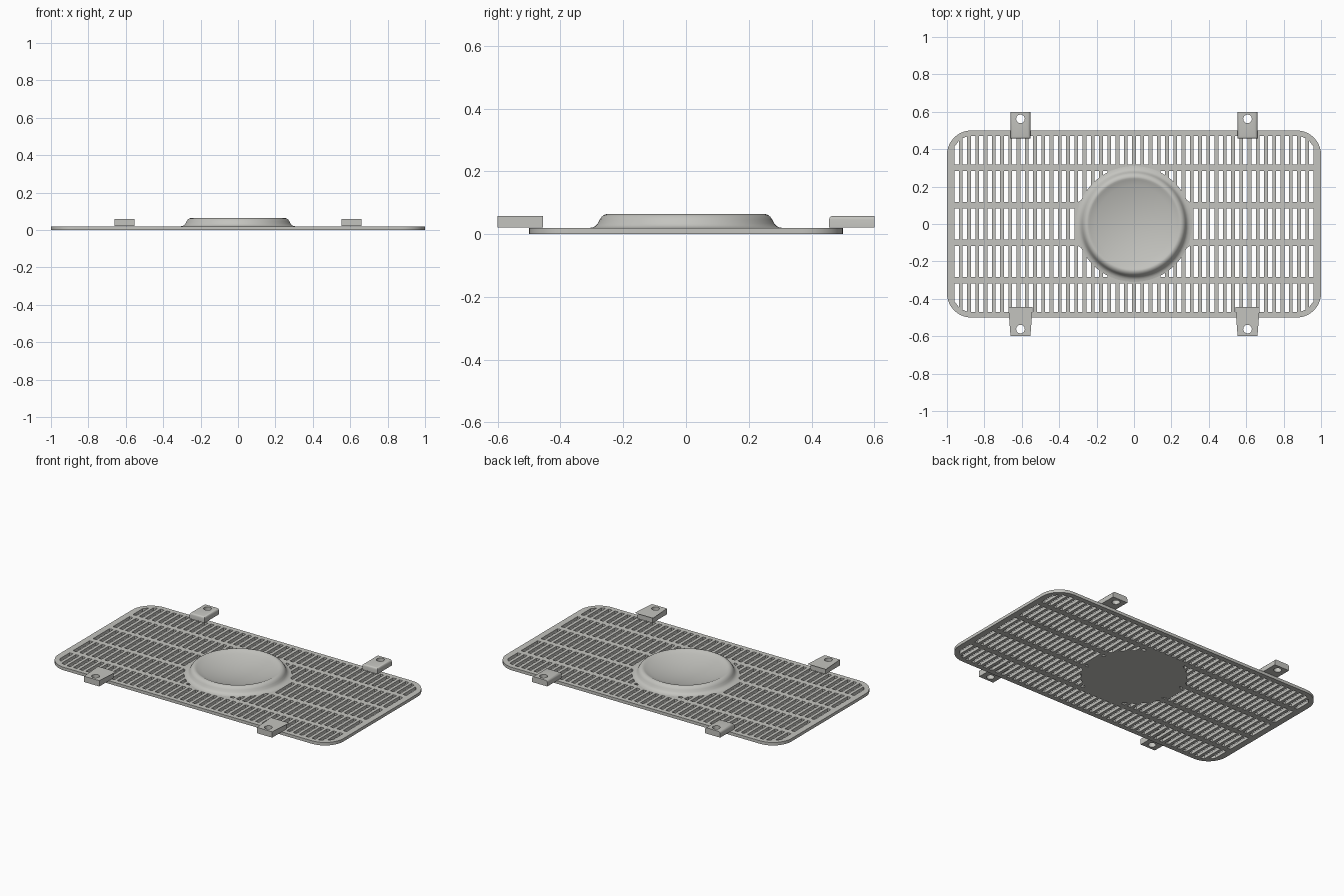
import bpy, bmesh, math

if "Cube" in bpy.data.objects:
    bpy.data.objects.remove(bpy.data.objects["Cube"])

T = 0.019          # plate thickness
R_DOME = 0.305     # radius of the solid disc under the dome

metal = bpy.data.materials.new("light grey metal")
metal.diffuse_color = (0.55, 0.55, 0.52, 1)
metal.use_nodes = True
metal.node_tree.nodes["Principled BSDF"].inputs["Base Color"].default_value = metal.diffuse_color


def mesh_object(name, bm):
    bmesh.ops.recalc_face_normals(bm, faces=bm.faces)
    me = bpy.data.meshes.new(name)
    bm.to_mesh(me)
    bm.free()
    ob = bpy.data.objects.new(name, me)
    bpy.context.collection.objects.link(ob)
    me.materials.append(metal)
    return ob


def activate(ob):
    bpy.ops.object.select_all(action='DESELECT')
    ob.select_set(True)
    bpy.context.view_layer.objects.active = ob


def rounded_rect(hx, hy, r, n=10):
    pts = []
    for q, (sx, sy) in enumerate([(1, 1), (-1, 1), (-1, -1), (1, -1)]):
        for i in range(n + 1):
            a = math.pi / 2 * (q + i / n)
            pts.append((sx * (hx - r) + r * math.cos(a), sy * (hy - r) + r * math.sin(a)))
    return pts


def inner_limit(x):
    """Half height of the opening inside the rim at x."""
    dx = abs(x) - 0.87
    return 0.37 + math.sqrt(max(0.0, 0.01 - dx * dx)) if dx > 0 else 0.47


def disc_limit(x):
    return math.sqrt(max(0.0, R_DOME ** 2 - x * x))


# Slot outlines: columns of narrow openings between five rows of cross bars,
# trimmed by the rounded rim and by the central disc
slots = []
COLS, WIDTH = 44, 0.024
pitch = 1.94 / COLS
for c in range(COLS):
    xc = (c + 0.5) * pitch - 0.97
    x0, x1 = xc - WIDTH / 2, xc + WIDTH / 2
    d0, d1 = disc_limit(x0), disc_limit(x1)
    for lo, hi in [(0.0, 0.083), (0.117, 0.283), (0.317, 0.47)]:
        if lo == 0 and d0 == 0 and d1 == 0:
            slots.append([(x0, -hi), (x1, -hi), (x1, hi), (x0, hi)])
            continue
        l0, l1 = max(lo, d0), max(lo, d1)
        h0, h1 = min(hi, inner_limit(x0)), min(hi, inner_limit(x1))
        if max(h0 - l0, h1 - l1) < 0.004:
            continue
        l0, l1 = min(l0, h0 - 0.002), min(l1, h1 - 0.002)
        for s in (1, -1):
            slots.append([(x0, s * l0), (x1, s * l1), (x1, s * h1), (x0, s * h0)])

# Slotted plate: filled outline with holes, given thickness
cu = bpy.data.curves.new("grille_plate", 'CURVE')
cu.dimensions = '2D'
cu.fill_mode = 'BOTH'
cu.extrude = T / 2
for pts in [rounded_rect(1.0, 0.5, 0.13)] + slots:
    sp = cu.splines.new('POLY')
    sp.points.add(len(pts) - 1)
    for p, (x, y) in zip(sp.points, pts):
        p.co = (x, y, 0, 1)
    sp.use_cyclic_u = True
cu.materials.append(metal)
plate = bpy.data.objects.new("grille_plate", cu)
bpy.context.collection.objects.link(plate)
plate.location.z = T / 2
activate(plate)
bpy.ops.object.convert(target='MESH')
bpy.ops.object.shade_smooth_by_angle(angle=math.radians(30))

# Raised ring with a shallow bowl, turned from a profile
profile = [(0.31, T), (0.298, 0.021), (0.288, 0.026), (0.281, 0.034), (0.275, 0.046),
           (0.269, 0.055), (0.261, 0.061), (0.252, 0.064), (0.244, 0.063), (0.236, 0.059)]
for i in range(1, 9):
    r = 0.236 * (1 - i / 8)
    profile.append((r, 0.024 + 0.035 * (r / 0.236) ** 2))
bm = bmesh.new()
N = 72
rings = []
for r, z in profile[:-1]:
    rings.append([bm.verts.new((r * math.cos(2 * math.pi * k / N),
                                r * math.sin(2 * math.pi * k / N), z)) for k in range(N)])
centre = bm.verts.new((0, 0, profile[-1][1]))
for a, b in zip(rings, rings[1:]):
    for k in range(N):
        bm.faces.new((a[k], a[(k + 1) % N], b[(k + 1) % N], b[k]))
for k in range(N):
    bm.faces.new((rings[-1][k], rings[-1][(k + 1) % N], centre))
dome = mesh_object("dished_dome", bm)
if dome.data.polygons[0].normal.z < 0:
    dome.data.flip_normals()
activate(dome)
bpy.ops.object.shade_smooth_by_angle(angle=math.radians(40))


# Mounting tabs: rounded on top except at the outer end, with a screw hole
def tab(name, sx, sy):
    bm = bmesh.new()
    bmesh.ops.create_cube(bm, size=1)
    for v in bm.verts:
        v.co = (sx * 0.607 + v.co.x * 0.106, sy * (0.528 + v.co.y * 0.144),
                0.0395 + v.co.z * 0.037)
    edges = [e for e in bm.edges
             if all(v.co.z > 0.05 for v in e.verts)
             and not all(abs(v.co.y) > 0.59 for v in e.verts)]
    bmesh.ops.bevel(bm, geom=edges, offset=0.012, segments=3, profile=0.5, affect='EDGES')
    ob = mesh_object(name, bm)
    cb = bmesh.new()
    bmesh.ops.create_cone(cb, cap_ends=True, segments=24, radius1=0.023, radius2=0.023, depth=0.2)
    bmesh.ops.translate(cb, verts=cb.verts, vec=(sx * 0.607, sy * 0.562, 0.04))
    cutter = mesh_object("hole_cutter", cb)
    mod = ob.modifiers.new("screw_hole", 'BOOLEAN')
    mod.operation = 'DIFFERENCE'
    mod.solver = 'EXACT'
    mod.object = cutter
    activate(ob)
    bpy.ops.object.modifier_apply(modifier=mod.name)
    bpy.data.objects.remove(cutter)
    bpy.ops.object.shade_smooth_by_angle(angle=math.radians(35))


for sx, side in ((-1, "left"), (1, "right")):
    for sy, end in ((-1, "front"), (1, "back")):
        tab(f"mounting_tab_{end}_{side}", sx, sy)
